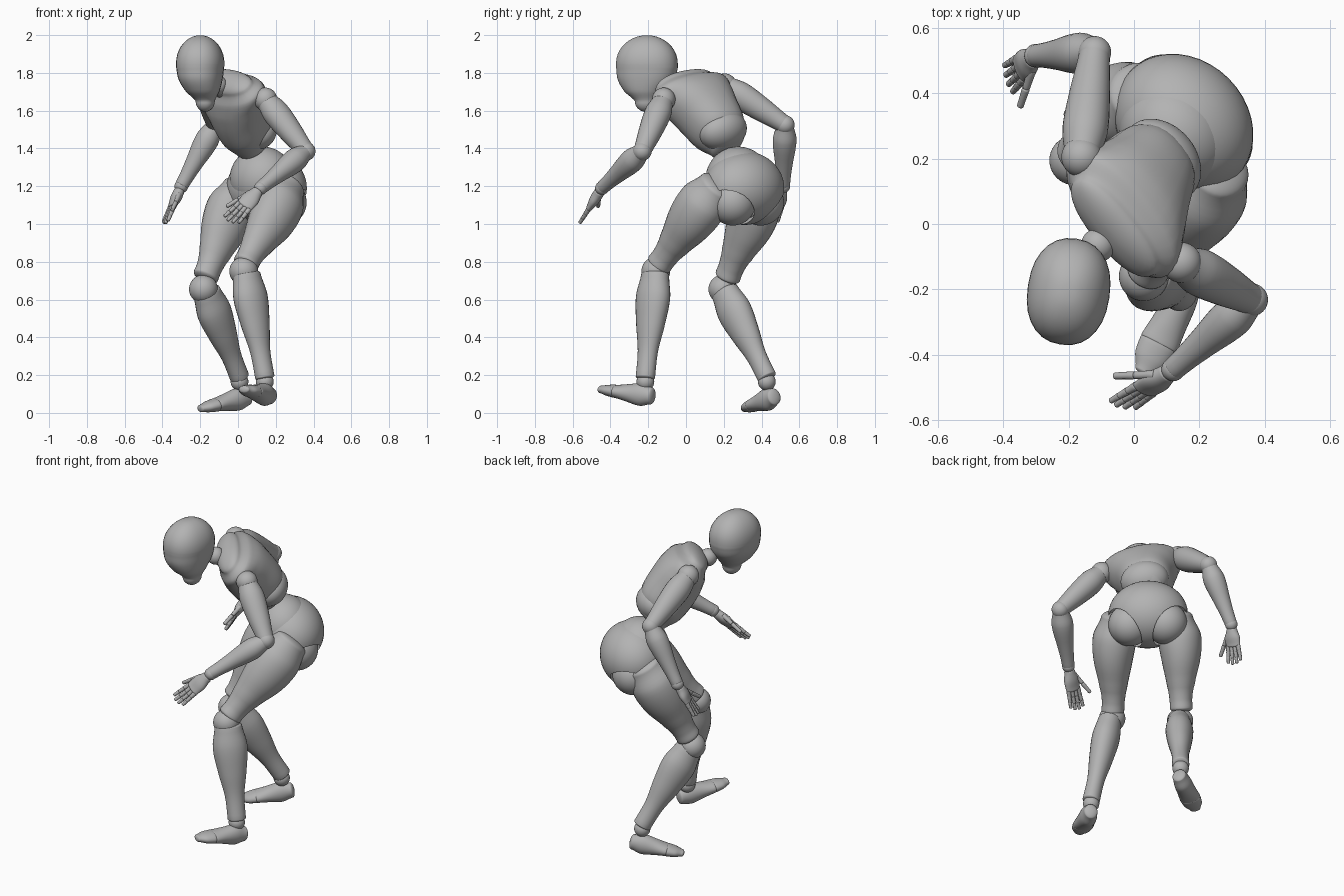
import bpy, bmesh
from math import sin, cos, pi, copysign
from mathutils import Vector, Matrix

cube = bpy.data.objects.get("Cube")
if cube:
    bpy.data.objects.remove(cube, do_unlink=True)

grey = bpy.data.materials.new("plain grey")
grey.use_nodes = True
grey.diffuse_color = (.45, .45, .45, 1)
grey.node_tree.nodes["Principled BSDF"].inputs["Base Color"].default_value = (.45, .45, .45, 1)

# Body frame: the figure faces diagonally
FORWARD = Vector((-1, -1, 0)).normalized()
LEFT = Vector((1, -1, 0)).normalized()
UP = Vector((0, 0, 1))


def body(f, l, z):
    return FORWARD * f + LEFT * l + UP * z


def frame(a, b, side):
    """Length axis, side axis and depth axis of a part."""
    w = (b - a).normalized()
    u = (side - w * side.dot(w)).normalized()
    return w, u, w.cross(u)


def finish(name, bm):
    for face in bm.faces:
        face.smooth = True
    bmesh.ops.recalc_face_normals(bm, faces=bm.faces)
    mesh = bpy.data.meshes.new(name)
    bm.to_mesh(mesh)
    bm.free()
    mesh.materials.append(grey)
    obj = bpy.data.objects.new(name, mesh)
    bpy.context.collection.objects.link(obj)
    return obj


def ball(name, center, radii, axes=(LEFT, FORWARD, UP)):
    if not isinstance(radii, tuple):
        radii = (radii,) * 3
    bm = bmesh.new()
    bmesh.ops.create_uvsphere(bm, u_segments=40, v_segments=24, radius=1)
    turn = Matrix([ax * r for ax, r in zip(axes, radii)]).transposed()
    bmesh.ops.transform(bm, matrix=turn.to_4x4(), verts=bm.verts)
    bmesh.ops.translate(bm, vec=Vector(center), verts=bm.verts)
    return finish(name, bm)


def carve(obj, cutters):
    """Cut sockets out of a part and keep their rims sharp."""
    for cutter in cutters:
        cut = obj.modifiers.new("socket", "BOOLEAN")
        cut.operation, cut.object, cut.solver = "DIFFERENCE", cutter, "EXACT"
    bpy.context.view_layer.update()
    shaped = obj.evaluated_get(bpy.context.evaluated_depsgraph_get())
    mesh = bpy.data.meshes.new_from_object(shaped)
    obj.modifiers.clear()
    obj.data = mesh
    mesh.set_sharp_from_angle(angle=.6)
    for cutter in cutters:
        bpy.data.objects.remove(cutter, do_unlink=True)


def spline(p0, p1, p2, p3, t):
    return (2 * p1 + (p2 - p0) * t + (2 * p0 - 5 * p1 + 4 * p2 - p3) * t * t
            + (3 * p1 - p0 - 3 * p2 + p3) * t ** 3) / 2


def loft(name, a, b, stations, side=LEFT, cap=.4, sides=28, steps=5, power=2):
    """Rounded part along a-b; station = (t, side radius, depth radius, side offset, depth offset)."""
    a, b = Vector(a), Vector(b)
    w, u, v = frame(a, b, side)
    length = (b - a).length
    st = [tuple(s) + (0,) * (5 - len(s)) for s in stations]
    rows = []
    for i in range(len(st) - 1):
        quad = [st[max(i - 1, 0)], st[i], st[i + 1], st[min(i + 2, len(st) - 1)]]
        for k in range(steps):
            f = k / steps
            row = [spline(*c, f) for c in zip(*quad)]
            row[0] = st[i][0] + (st[i + 1][0] - st[i][0]) * f
            rows.append(row)
    rows.append(list(st[-1]))

    # Domed ends
    def dome(row, sign):
        out = []
        for k in range(1, 10):
            g = k / 10 * pi / 2
            lift = sign * cap * (row[1] + row[2]) / 2 * sin(g) / length
            out.append([row[0] + lift, row[1] * cos(g), row[2] * cos(g), row[3], row[4]])
        return out
    rows = dome(rows[0], -1)[::-1] + rows + dome(rows[-1], 1)

    # Superellipse cross-section
    def rounded(x):
        return copysign(abs(x) ** (2 / power), x)
    angles = [2 * pi * k / sides for k in range(sides)]
    section = [(rounded(cos(g)), rounded(sin(g))) for g in angles]
    bm = bmesh.new()
    rings = []
    for t, ru, rv, ou, ov in rows:
        c = a + w * t * length + u * ou + v * ov
        rings.append([bm.verts.new(c + u * ru * x + v * rv * y) for x, y in section])
    for lo, hi in zip(rings, rings[1:]):
        for k in range(sides):
            n = (k + 1) % sides
            bm.faces.new((lo[k], lo[n], hi[n], hi[k]))
    bm.faces.new(rings[0])
    bm.faces.new(rings[-1])
    return finish(name, bm)


# Head and neck
loft("head", (-.2, -.207, 1.65), (-.2, -.207, 1.85),
     [(0, .05, .058, .027, -.002), (.25, .087, .104, .015, -.012),
      (.55, .113, .148, .003, -.005), (.83, .123, .162), (1, .126, .164)],
     side=Vector((1, -.15, 0)), cap=1.03, power=2.25)
ball("neck_ball", (-.11, -.065, 1.735), .052)
loft("neck", (-.12, -.08, 1.74), (-.04, .01, 1.69), [(0, .042, .042), (1, .06, .06)])

# Chest, leaning forward with the left shoulder dropped
low, high = body(-.24, -.045, 1.45), body(.05, -.035, 1.74)
shoulders = Vector((.3, -.32, -.09))
loft("chest", low, high,
     [(0, .095, .11, -.045, -.04), (.2, .142, .145, -.04, -.03), (.45, .17, .155, -.03, -.017),
      (.7, .207, .148, -.018, -.002), (.88, .232, .122, -.008, .005), (1, .19, .085, 0, .005)],
     side=shoulders, cap=.4, power=2.3)
w, u, v = frame(low, high, shoulders)
ball("lower_torso", low + w * .06 - v * .005 - u * .035, (.14, .113, .1), (u, v, w))

# Pelvis with leg sockets
ball("abdomen", body(-.285, -.105, 1.235), (.18, .165, .175))
pelvis = ball("pelvis", body(-.325, -.11, 1.19), (.23, .195, .195))
sockets = []
for name, l in (("left", -.005), ("right", -.215)):
    ball(name + "_hip_ball", body(-.345, l, 1.115), .123)
    sockets.append(ball(name + "_socket_cutter", body(-.345, l, 1.115), .136))
carve(pelvis, sockets)

# Shared limb profiles; side offsets point outward
THIGH = [(0, .093, .105), (.2, .125, .138, .01), (.45, .114, .13, .013, -.002),
         (.75, .08, .088, .004), (.9, .066, .071), (1, .066, .071)]
SHIN = [(0, .068, .08), (.22, .08, .101), (.5, .067, .082), (.75, .05, .057), (1, .05, .053)]
UPPER_ARM = [(0, .052, .054), (.25, .069, .073), (.6, .062, .065), (1, .047, .047)]
FOREARM = [(0, .044, .044), (.25, .063, .063), (.7, .045, .045), (1, .036, .036)]
FOOT = [(0, .04, .045), (.2, .05, .06), (.45, .055, .047), (.66, .061, .036)]
TOES = [(.69, .06, .035), (.85, .053, .029), (.98, .032, .02)]


def leg(side, outward, hip, thigh_end, knee, shin_start, shin_end, heel, toe):
    thigh = [s[:3] + (s[3] * outward,) + s[4:] if len(s) > 3 else s for s in THIGH]
    loft(side + "_thigh", hip, thigh_end, thigh)
    ball(side + "_knee_ball", knee, .076)
    loft(side + "_shin", shin_start, shin_end, SHIN, cap=.3)
    ball(side + "_ankle_ball", Vector(shin_end) - UP * .025, .047)
    loft(side + "_foot", heel, toe, FOOT, cap=.4)
    loft(side + "_toes", heel, toe, TOES, cap=.5)


def hand(side, wrist, tip, thumb_tip, toward_thumb):
    wrist, tip, thumb_tip = Vector(wrist), Vector(tip), Vector(thumb_tip)
    w, u, v = frame(wrist, tip, toward_thumb)
    reach = (tip - wrist).length
    ball(side + "_wrist_ball", wrist, .036)
    loft(side + "_palm", wrist + w * .03, wrist + w * reach * .52,
         [(0, .032, .028), (.5, .047, .028), (1, .046, .019)], side=u)
    # Fingers with three segments each, fanned slightly
    for i, scale in enumerate((.92, 1, .95, .8)):
        spread = 1.5 - i
        start = wrist + w * reach * .54 + u * spread * .022
        end = start + (w * reach * .46 + u * spread * .007) * scale
        segments(f"{side}_finger_{i + 1}", start, end, u, 3)
    segments(side + "_thumb", wrist + w * .06 + u * .03, thumb_tip, v, 2)


def segments(name, start, end, side, count):
    for k in range(count):
        p, q = start.lerp(end, k / count), start.lerp(end, (k + .88) / count)
        r = .014 - .0015 * k
        loft(f"{name}_segment_{k + 1}", p, q, [(0, r, r), (.5, r * .9, r * .9), (1, r * .85, r * .85)],
             side=side, cap=.5, sides=12, steps=2)


def arm(side, shoulder, elbow, wrist):
    ball(side + "_shoulder_ball", shoulder, .062)
    loft(side + "_upper_arm", shoulder, elbow, UPPER_ARM)
    ball(side + "_elbow_ball", elbow, .05)
    loft(side + "_forearm", elbow, wrist, FOREARM)


# Legs
leg("left", 1, (.26, .16, 1.195), (.042, -.14, .79), (.03, -.16, .75), (.045, -.163, .73),
    (.142, -.215, .19), (.17, -.185, .09), (.03, -.455, .125))
leg("right", -1, (.015, .4, 1.185), (-.17, .222, .725), (-.183, .195, .655), (-.165, .208, .635),
    (.008, .428, .19), (.05, .465, .085), (-.2, .315, .022))

# Arms and hands
arm("left", (.145, -.118, 1.66), (.36, -.232, 1.385), (.125, -.44, 1.195))
hand("left", (.12, -.445, 1.19), (-.045, -.56, 1.01), (-.065, -.465, 1.09), Vector((-.7, .3, .5)))
arm("right", (-.16, .205, 1.735), (-.12, .525, 1.525), (-.295, .515, 1.21))
hand("right", (-.3, .515, 1.2), (-.39, .44, 1), (-.35, .355, 1.07), Vector((.3, -.9, .1)))
